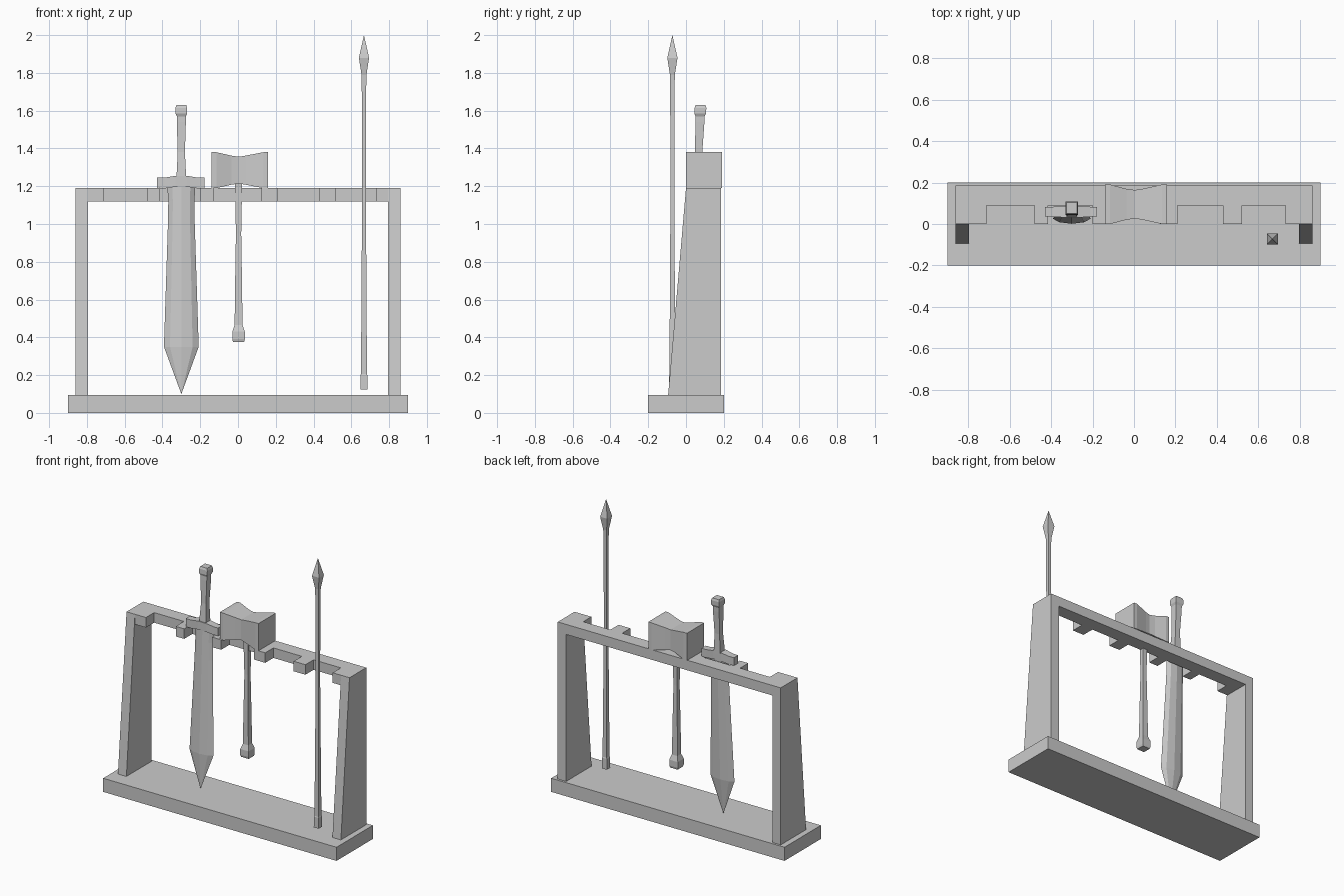
import bpy, bmesh
from mathutils import Vector

if "Cube" in bpy.data.objects:
    bpy.data.objects.remove(bpy.data.objects["Cube"])


def finish(name, bm):
    bmesh.ops.recalc_face_normals(bm, faces=bm.faces)
    mesh = bpy.data.meshes.new(name)
    bm.to_mesh(mesh)
    bm.free()
    obj = bpy.data.objects.new(name, mesh)
    bpy.context.collection.objects.link(obj)
    return obj


def prism(name, profile, direction):
    """Extrude a flat closed profile along a vector."""
    bm = bmesh.new()
    face = bm.faces.new([bm.verts.new(p) for p in profile])
    res = bmesh.ops.extrude_face_region(bm, geom=[face], use_keep_orig=True)
    verts = [g for g in res["geom"] if isinstance(g, bmesh.types.BMVert)]
    bmesh.ops.translate(bm, verts=verts, vec=Vector(direction))
    return finish(name, bm)


def loft(name, rings):
    """Skin a list of point rings and cap both ends."""
    bm = bmesh.new()
    rows = [[bm.verts.new(p) for p in ring] for ring in rings]
    n = len(rows[0])
    for a, b in zip(rows, rows[1:]):
        for i in range(n):
            j = (i + 1) % n
            bm.faces.new((a[i], a[j], b[j], b[i]))
    bm.faces.new(rows[0])
    bm.faces.new(rows[-1])
    bmesh.ops.remove_doubles(bm, verts=bm.verts, dist=0.0004)
    return finish(name, bm)


SQUARE = [(-1, -1), (1, -1), (1, 1), (-1, 1)]
LENS = [(-1, 0), (-.65, -.7), (0, -1), (.65, -.7), (1, 0), (.65, .7), (0, 1), (-.65, .7)]


def upright(name, x, y, rows, section=SQUARE, lean=0.0):
    """Vertical loft; rows are (z, half width, half depth)."""
    return loft(name, [[(x + u * w, y + lean * z + v * d, z) for u, v in section]
                       for z, w, d in rows])


def square_rod(name, x, y, rows, lean=0.0):
    return upright(name, x, y, [(z, r, r) for z, r in rows], lean=lean)


# Base slab
prism("base", [(-.9, -.2, 0), (.9, -.2, 0), (.9, .2, 0), (-.9, .2, 0)], (0, 0, .095))

# Side posts with sloping fronts
for side, x in (("left", -.86), ("right", .795)):
    prism(side + "_post", [(x, -.095, .09), (x, .185, .09), (x, .185, 1.19), (x, 0, 1.19)],
          (.065, 0, 0))

# Notched top rail
notches = [(-.71, -.48), (-.415, -.2), (-.13, .125), (.21, .43), (.52, .73)]
outline = [(-.795, .185, 1.12), (-.795, 0, 1.12)]
for a, b in notches:
    outline += [(a, 0, 1.12), (a, .09, 1.12), (b, .09, 1.12), (b, 0, 1.12)]
outline += [(.795, 0, 1.12), (.795, .185, 1.12)]
prism("notched_rail", outline, (0, 0, .07))

# Sword, leaning slightly back
LEAN, SX, SY = .04, -.3, .012
upright("sword_blade", SX, SY,
        [(.1, .0001, .0001), (.35, .092, .025), (1.0, .071, .024), (1.12, .069, .024),
         (1.21, .075, .024)], LENS, LEAN)
loft("sword_guard", [[(SX + x, .059 + s * v, z0 if v0 else z1)
                      for v, v0, s in ((-1, 1, d), (1, 1, d), (1, 0, d), (-1, 0, d))]
                     for x, z0, z1, d in ((-.128, 1.19, 1.245, .023), (-.09, 1.188, 1.245, .024),
                                          (-.03, 1.197, 1.255, .028), (.03, 1.197, 1.255, .028),
                                          (.09, 1.188, 1.245, .024), (.122, 1.19, 1.245, .023))])
square_rod("sword_grip", SX, SY,
           [(1.24, .026), (1.38, .019), (1.54, .024), (1.57, .024), (1.585, .031),
            (1.615, .031), (1.63, .026)], LEAN)

# Hammer head with flared striking faces
head = [(-.14, .095, .095), (-.115, .095, .095), (-.035, .074, .077), (.005, .069, .071),
        (.04, .074, .077), (.135, .095, .095), (.158, .095, .095)]
loft("hammer_head", [[(x, .095 + u * d, 1.285 + v * h) for u, v in SQUARE]
                     for x, d, h in head])
square_rod("hammer_handle", .003, .1,
           [(.375, .029), (.39, .033), (.43, .033), (.465, .021), (.7, .018), (.95, .014),
            (1.22, .019)])

# Spear standing in front of the rail
square_rod("spear", .667, -.072,
           [(.125, .019), (.2, .018), (.205, .016), (.65, .013), (1.2, .010), (1.74, .012),
            (1.79, .013), (1.88, .027), (2.0, .0001)])
